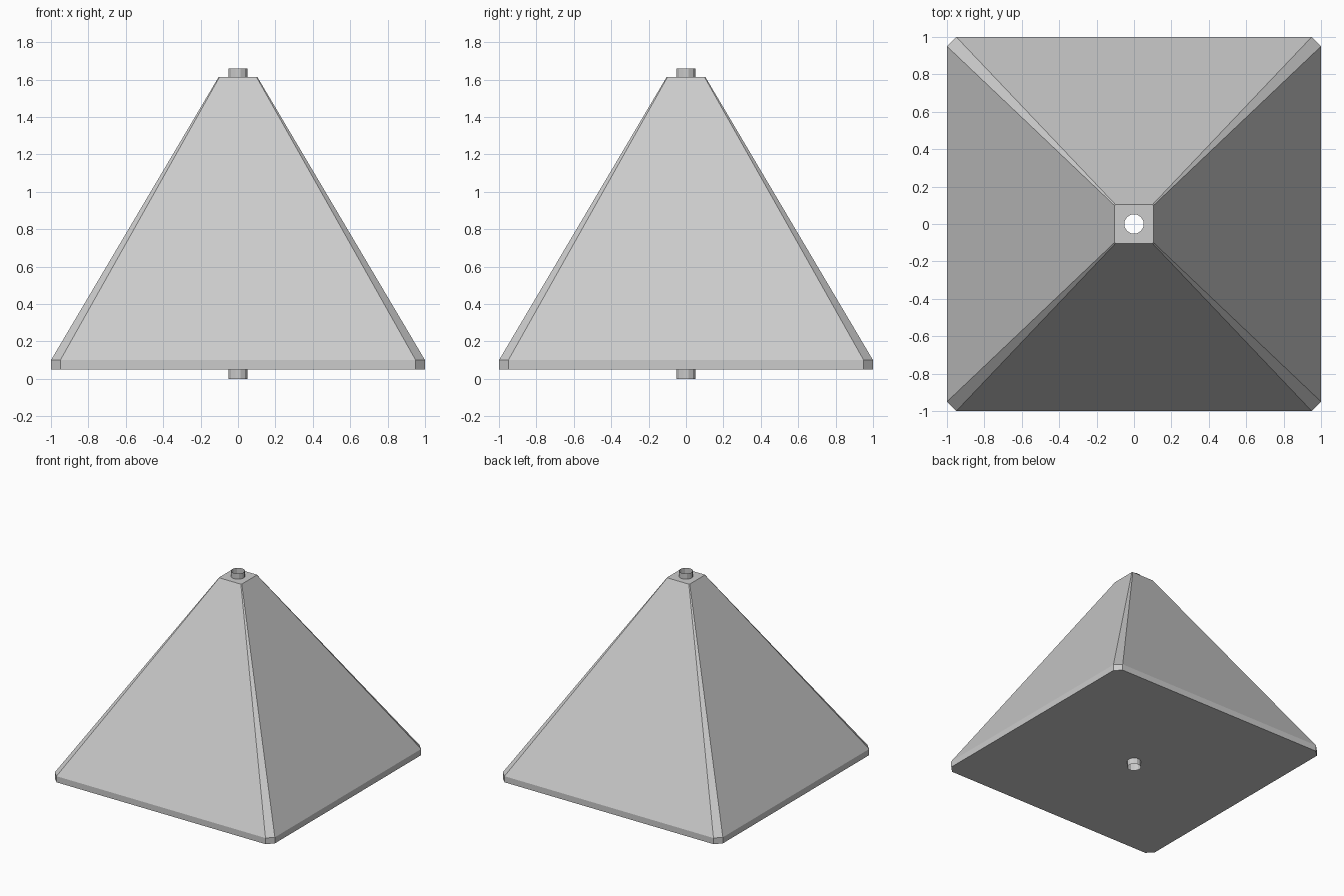
import bpy, bmesh, math

if "Cube" in bpy.data.objects:
    bpy.data.objects.remove(bpy.data.objects["Cube"])


def make_object(name, bm):
    bmesh.ops.recalc_face_normals(bm, faces=bm.faces)
    mesh = bpy.data.meshes.new(name)
    bm.to_mesh(mesh)
    bm.free()
    obj = bpy.data.objects.new(name, mesh)
    bpy.context.collection.objects.link(obj)
    return obj


def loft(name, rings, capped=True):
    """Skin between rings of points that share the same count."""
    bm = bmesh.new()
    loops = [[bm.verts.new(p) for p in ring] for ring in rings]
    n = len(loops[0])
    for a, b in zip(loops, loops[1:]):
        for i in range(n):
            j = (i + 1) % n
            bm.faces.new((a[i], a[j], b[j], b[i]))
    if capped:
        bm.faces.new(loops[0][::-1])
        bm.faces.new(loops[-1])
    return make_object(name, bm)


def cut_square(half, cut, z):
    h, c = half, half - cut
    return [(h, -c, z), (h, c, z), (c, h, z), (-c, h, z),
            (-h, c, z), (-h, -c, z), (-c, -h, z), (c, -h, z)]


def circle(radius, z, sides=12):
    step = math.tau / sides
    return [(radius * math.cos((i + 0.5) * step),
             radius * math.sin((i + 0.5) * step), z) for i in range(sides)]


# Pyramid shade with chamfered corners and a short vertical rim
shade = loft("pyramid_shade", [cut_square(1.0, 0.05, 0.05),
                               cut_square(1.0, 0.05, 0.10),
                               cut_square(0.103, 0.005, 1.615)])

# Hole through the centre
cutter = loft("hole_cutter", [circle(0.053, -0.2), circle(0.053, 1.9)])
cutter.hide_render = True
cutter.hide_set(True)
mod = shade.modifiers.new("centre_hole", 'BOOLEAN')
mod.operation = 'DIFFERENCE'
mod.solver = 'EXACT'
mod.object = cutter

# Thin open tube running through the hole
loft("centre_tube", [circle(0.052, 0.0), circle(0.052, 1.66)], capped=False)
